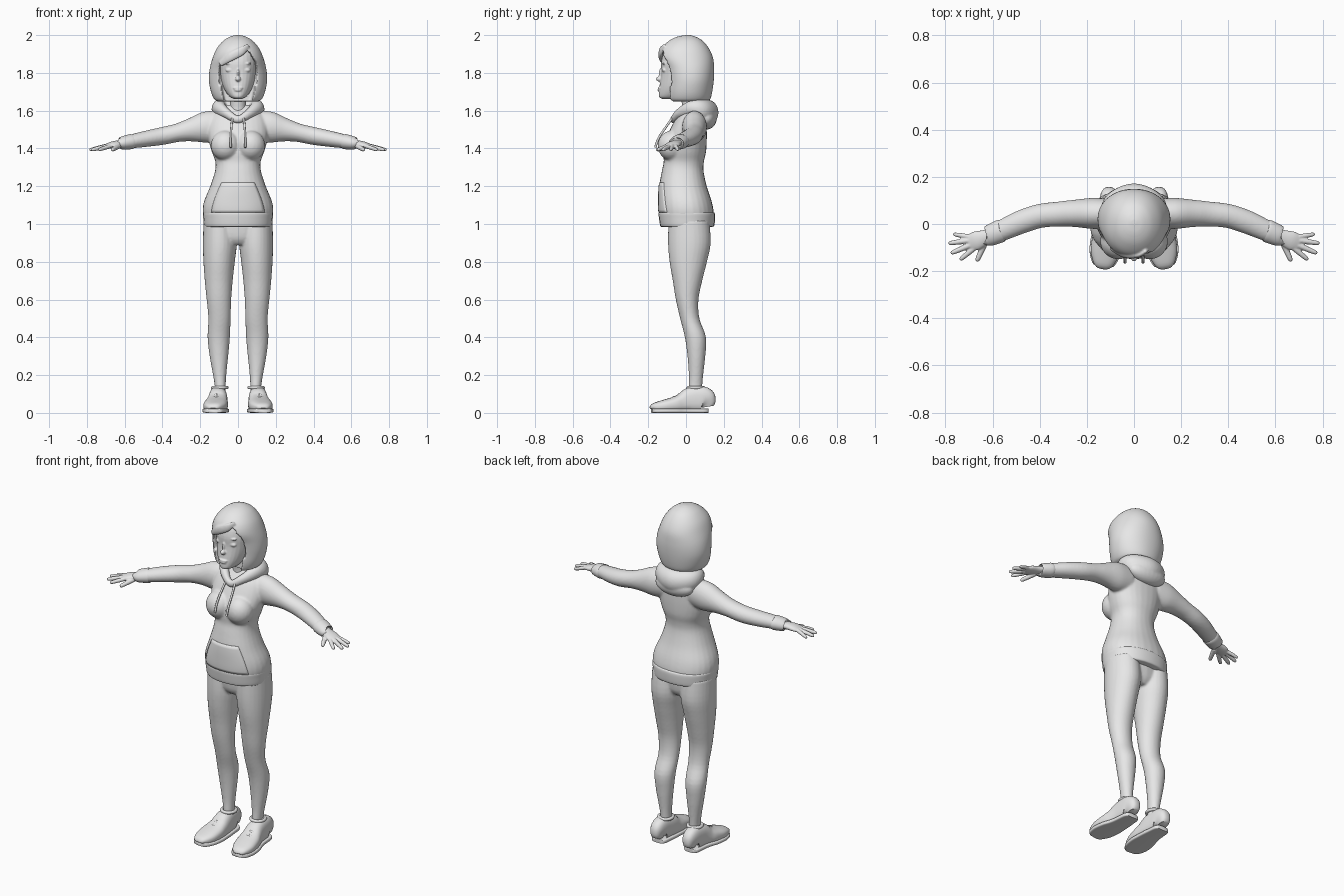
import bpy, bmesh, math
from mathutils import Vector, Matrix

if "Cube" in bpy.data.objects:
    bpy.data.objects.remove(bpy.data.objects["Cube"], do_unlink=True)

GREY = (0.8, 0.8, 0.8, 1)
mat = bpy.data.materials.new("plain_grey")
mat.use_nodes = True
mat.diffuse_color = GREY
mat.node_tree.nodes["Principled BSDF"].inputs["Base Color"].default_value = GREY
Y, Z = Vector((0, 1, 0)), Vector((0, 0, 1))


def make(name, bm):
    bmesh.ops.recalc_face_normals(bm, faces=bm.faces)
    me = bpy.data.meshes.new(name)
    bm.to_mesh(me)
    bm.free()
    me.materials.append(mat)
    ob = bpy.data.objects.new(name, me)
    bpy.context.collection.objects.link(ob)
    bpy.ops.object.select_all(action="DESELECT")
    ob.select_set(True)
    bpy.context.view_layer.objects.active = ob
    bpy.ops.object.shade_smooth_by_angle(angle=math.radians(45))
    return ob


def spline(pts, n, closed=False):
    """Smooth curve through tuples of any length."""
    m, out = len(pts), []
    get = lambda i: pts[i % m] if closed else pts[min(max(i, 0), m - 1)]
    for i in range(m if closed else m - 1):
        for k in range(n):
            t = k / n
            out.append(tuple(0.5 * (2 * b + (c - a) * t + (2 * a - 5 * b + 4 * c - d) * t * t
                                    + (3 * b - a - 3 * c + d) * t ** 3)
                             for a, b, c, d in zip(get(i - 1), get(i), get(i + 1), get(i + 2))))
    return out if closed else out + [tuple(pts[-1])]


def tube(name, rings, ref=None, n=4, sides=28, p=2, closed=False, shape=None):
    """Loft of ovals (x, y, z, a, b); flat horizontal rings when ref is None."""
    pts = spline(rings, n, closed)
    bm, loops, m = bmesh.new(), [], len(pts)
    for i, q in enumerate(pts):
        c = Vector(q[:3])
        prev, nxt = (i - 1, (i + 1) % m) if closed else (max(i - 1, 0), min(i + 1, m - 1))
        t = Z if ref is None else (Vector(pts[nxt][:3]) - Vector(pts[prev][:3])).normalized()
        side = (Y if ref is None else ref).cross(t).normalized()
        up, loop = t.cross(side), []
        for k in range(sides):
            an = math.tau * k / sides
            u, v = (math.copysign(abs(f) ** (2 / p), f) for f in (math.cos(an), math.sin(an)))
            co = c + side * u * q[3] + up * v * q[4]
            loop.append(bm.verts.new(shape(co) if shape else co))
        loops.append(loop)
    for a, b in zip(loops, loops[1:] + (loops[:1] if closed else [])):
        for k in range(sides):
            j = (k + 1) % sides
            bm.faces.new((a[k], a[j], b[j], b[k]))
    if not closed:
        bm.faces.new(loops[0][::-1])
        bm.faces.new(loops[-1])
    return make(name, bm)


def profile(rows):
    """Rows of (z, half width, front y, back y) to rings."""
    return [(0, (f + b) / 2, z, w, (b - f) / 2) for z, w, f, b in rows]


def ball(name, loc, size):
    bm = bmesh.new()
    bmesh.ops.create_uvsphere(bm, u_segments=24, v_segments=14, radius=1,
                              matrix=Matrix.Translation(loc) @ Matrix.Diagonal((*size, 1)))
    return make(name, bm)


def fuse(name, obs, voxel, smooth):
    """Merge overlapping parts into one soft surface."""
    bpy.ops.object.select_all(action="DESELECT")
    for o in obs:
        o.select_set(True)
    bpy.context.view_layer.objects.active = obs[0]
    bpy.ops.object.join()
    obs[0].name = name
    r = obs[0].modifiers.new("merge", "REMESH")
    r.mode, r.voxel_size, r.use_smooth_shade = "VOXEL", voxel, True
    s = obs[0].modifiers.new("soften", "SMOOTH")
    s.factor, s.iterations = 0.5, smooth


# Head, face and neck
head = [tube("head", profile([
    (1.662, .02, -.125, -.05), (1.672, .042, -.142, 0), (1.70, .065, -.143, .05),
    (1.74, .084, -.139, .09), (1.80, .097, -.132, .1), (1.86, .1, -.132, .1),
    (1.92, .09, -.11, .09), (1.96, .04, -.05, .05)]), p=2.2),
    tube("neck", [(0, .03, 1.55, .05, .05), (0, .022, 1.62, .042, .042), (0, .015, 1.72, .045, .05)]),
    ball("nose", (0, -.139, 1.768), (.014, .02, .014)),
    ball("nose_bridge", (0, -.13, 1.795), (.008, .015, .03)),
    ball("upper_lip", (0, -.141, 1.719), (.026, .009, .006)),
    ball("lower_lip", (0, -.141, 1.708), (.02, .010, .006))]
for s in (-1, 1):
    head.append(ball("eye", (s * .042, -.115, 1.815), (.024, .012, .012)))
    head.append(ball("brow", (s * .045, -.118, 1.85), (.028, .009, .005)))
fuse("head", head, .004, 2)


# Bobbed hair with a face opening and a swept fringe
def face_opening(co):
    inner = .065 + .03 * min(1, max(0, (co.z - 1.65) / .1))
    d = .05 - co.x
    fringe = 1.92 - .07 * ((d / .14) ** 1.3 if d > 0 else -d / .045)
    if abs(co.x) < inner and co.y < -.05 and co.z < fringe:
        co.y = -.05
    return co


hair = [tube("hair", profile([
    (1.648, .105, -.09, .11), (1.66, .125, -.106, .128), (1.70, .143, -.11, .139),
    (1.76, .154, -.108, .147), (1.82, .150, -.118, .149), (1.88, .134, -.143, .143),
    (1.93, .112, -.13, .121), (1.97, .078, -.09, .088), (1.992, .042, -.045, .05),
    (2.0, .012, 0, .02)]), n=7, sides=80, p=2.1, shape=face_opening),
    tube("fringe", [(.055, -.112, 1.945, .006, .012), (.02, -.132, 1.915, .01, .022),
                    (-.04, -.132, 1.885, .012, .024), (-.095, -.105, 1.845, .008, .014)], Z)]
fuse("hair", hair, .005, 3)

# Hoodie: torso, bust and sleeves
torso_rings = profile([
    (1.0, .172, -.13, .143), (1.06, .187, -.143, .147), (1.12, .18, -.145, .136),
    (1.2, .147, -.142, .11), (1.28, .122, -.128, .093), (1.33, .12, -.118, .095),
    (1.38, .138, -.12, .106), (1.44, .155, -.11, .11), (1.5, .16, -.085, .11),
    (1.56, .148, -.052, .108), (1.6, .11, -.02, .1), (1.63, .07, 0, .08)])
hoodie = [tube("hoodie", torso_rings, p=2.2)]
for s in (-1, 1):
    hoodie.append(ball("bust", (s * .066, -.074, 1.415), (.078, .076, .08)))
    hoodie.append(tube("sleeve", [(s * x, y, z, a, b) for x, y, z, a, b in [
        (.09, .045, 1.52, .06, .08), (.17, .045, 1.512, .066, .083), (.25, .045, 1.498, .058, .062),
        (.32, .042, 1.483, .053, .049), (.4, .034, 1.466, .051, .047), (.48, .008, 1.452, .05, .043),
        (.56, -.027, 1.438, .045, .037), (.61, -.046, 1.429, .041, .031)]], Z))
fuse("hoodie", hoodie, .007, 5)
tube("hoodie_hem", profile([(.985, .172, -.13, .14), (.992, .18, -.137, .15), (1.03, .184, -.143, .154),
                            (1.055, .186, -.145, .153), (1.063, .18, -.14, .145)]), p=2.2)

# Front pocket laid over the belly
rings = spline(torso_rings, 4)
bm = bmesh.new()
rows = []
for r in [r for r in rings if 1.055 < r[2] < 1.235]:
    h = (r[2] - 1.06) / .17
    w = .142 - .06 * max(0, h) ** 1.4
    row = []
    for k in range(17):
        x = w * (k / 8 - 1)
        y = r[1] - r[4] * (1 - abs(x / r[3]) ** 2.2) ** (1 / 2.2)
        row.append(bm.verts.new((x, y - .003, r[2])))
    rows.append(row)
for a, b in zip(rows, rows[1:]):
    for k in range(16):
        bm.faces.new((a[k], a[k + 1], b[k + 1], b[k]))
pocket = make("front_pocket", bm)
pocket.modifiers.new("thickness", "SOLIDIFY").thickness = .008

# Hood lying around the neck
half = [(.06, -.035, 1.585, .024, .026), (.098, .03, 1.612, .036, .042), (.082, .085, 1.6, .05, .06)]
hood = [tube("hood", [(0, -.066, 1.553, .018, .02)] + half + [(0, .112, 1.59, .06, .068)]
             + [(-q[0],) + q[1:] for q in half[::-1]], Z, n=8, closed=True),
        ball("hood_droop", (0, .108, 1.56), (.12, .055, .06))]
fuse("hood", hood, .006, 4)

# Trousers
trousers = [tube("pelvis", [(0, .012, .89, .1, .07), (0, .012, .93, .15, .095),
                            (0, .012, 1.03, .17, .105)])]
for s in (-1, 1):
    trousers.append(tube("leg", [(s * x, y, z, a, b) for x, y, z, a, b in [
        (.092, .05, .09, .029, .034), (.094, .05, .14, .029, .036), (.097, .053, .2, .035, .038),
        (.101, .055, .3, .049, .047), (.102, .05, .4, .059, .056), (.098, .02, .5, .059, .051),
        (.101, .006, .6, .065, .06), (.102, .008, .7, .074, .078), (.1, .012, .8, .083, .099),
        (.096, .018, .9, .09, .113), (.098, .015, 1.02, .084, .108)]]))
fuse("trousers", trousers, .007, 3)

for s, tag in ((-1, "right"), (1, "left")):
    # Drawstring and cuff
    tube(tag + "_drawstring", [(s * x, y, z, .006, .006) for x, y, z in [
        (.03, -.073, 1.56), (.036, -.112, 1.505), (.038, -.145, 1.455), (.038, -.163, 1.405)]],
        Vector((1, 0, 0)), sides=10)
    tube(tag + "_cuff", [(s * x, y, z, a, b) for x, y, z, a, b in [
        (.558, -.027, 1.438, .043, .034), (.567, -.03, 1.436, .048, .04),
        (.615, -.05, 1.428, .044, .034), (.622, -.052, 1.427, .037, .026)]], Z)

    # Hand with four fingers and a thumb
    hand = [tube("palm", [(s * x, y, z, a, b) for x, y, z, a, b in [
        (.58, -.035, 1.433, .026, .02), (.63, -.056, 1.425, .032, .019),
        (.67, -.071, 1.418, .04, .017), (.70, -.082, 1.41, .034, .012)]], Z)]
    for x0, y0, x1, y1, r in [(.70, -.054, .767, -.043, .0095), (.70, -.07, .787, -.082, .0105),
                              (.69, -.088, .777, -.124, .011), (.675, -.1, .738, -.152, .0105),
                              (.63, -.075, .667, -.158, .012)]:
        base, tip = Vector((s * x0, y0, 1.413)), Vector((s * x1, y1, 1.392))
        hand.append(tube("finger", [(*base.lerp(tip, t), r * f, r * f) for t, f in
                                    ((0, 1.1), (.5, 1.05), (.9, .85), (1, .4))], Z, sides=14))
    fuse(tag + "_hand", hand, .0035, 2)

    # Shoe with sole, ankle collar and laces
    last = [(-.178, .03, .025), (-.168, .048, .043), (-.12, .065, .061), (-.06, .083, .062),
            (-.02, .102, .055), (.015, .128, .05), (.055, .138, .046), (.095, .134, .042),
            (.112, .1, .034), (.117, .06, .026)]
    mid = lambda y: s * (.106 - .14 * min(0, y))
    tube(tag + "_shoe", [(mid(y), y, h / 2 + .003, a, h / 2) for y, h, a in last], Z, p=2.6)
    tube(tag + "_sole", [(mid(y), y * 1.015, .012, a * 1.06 + .002, .012) for y, h, a in last], Z, p=5)
    tube(tag + "_shoe_collar", [(s * .096 + .038 * math.cos(i * math.tau / 12),
                                 .052 + .04 * math.sin(i * math.tau / 12), .134, .009, .009)
                                for i in range(12)], Z, n=2, sides=10, closed=True)
    for y, z in ((-.065, .084), (-.04, .096), (-.015, .11)):
        c = mid(y)
        tube(tag + "_lace", [(c - .036, y + .006, z - .012, .006, .006), (c, y, z, .006, .006),
                             (c + .036, y + .006, z - .012, .006, .006)], Z, sides=8)
